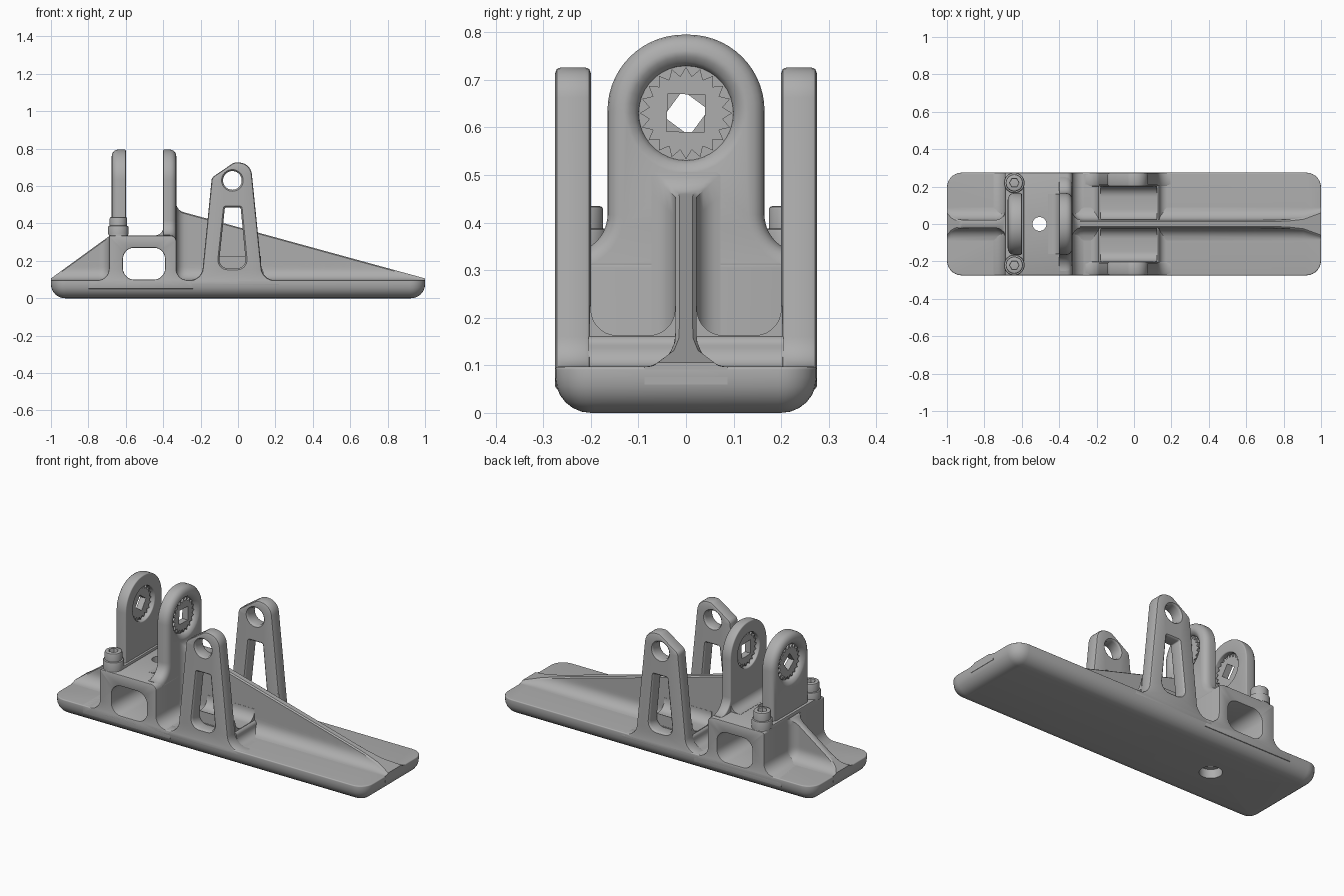
import bpy, bmesh, math
from mathutils import Vector, Matrix

if "Cube" in bpy.data.objects:
    bpy.data.objects.remove(bpy.data.objects["Cube"], do_unlink=True)

GREY = (0.42, 0.42, 0.42, 1)
metal = bpy.data.materials.new("satin_grey")
metal.use_nodes = True
metal.diffuse_color = GREY
metal.node_tree.nodes["Principled BSDF"].inputs["Base Color"].default_value = GREY


def finish(name, bm):
    bmesh.ops.recalc_face_normals(bm, faces=bm.faces)
    mesh = bpy.data.meshes.new(name)
    bm.to_mesh(mesh)
    bm.free()
    obj = bpy.data.objects.new(name, mesh)
    bpy.context.collection.objects.link(obj)
    mesh.materials.append(metal)
    smooth(obj)
    return obj


def smooth(obj):
    bpy.ops.object.select_all(action='DESELECT')
    obj.select_set(True)
    bpy.context.view_layer.objects.active = obj
    bpy.ops.object.shade_smooth_by_angle(angle=math.radians(32))


def rounded(corners, seg=7):
    """Polygon whose corners (u, v, radius) are replaced by arcs."""
    out = []
    for i, (u, v, r) in enumerate(corners):
        p = Vector((u, v))
        if r == 0:
            out.append(p)
            continue
        a = (Vector(corners[i - 1][:2]) - p).normalized()
        b = (Vector(corners[(i + 1) % len(corners)][:2]) - p).normalized()
        ang = a.angle(b)
        c = p + (a + b).normalized() * r / math.sin(ang / 2)
        start = p + a * r / math.tan(ang / 2) - c
        turn = math.copysign(math.pi - ang, -a.x * b.y + a.y * b.x)
        out += [c + Matrix.Rotation(turn * k / seg, 2) @ start for k in range(seg + 1)]
    return out


def circle(u, v, r, n=32, phase=0.0):
    return [Vector((u + r * math.cos(phase + math.tau * k / n),
                    v + r * math.sin(phase + math.tau * k / n))) for k in range(n)]


def ccw(poly, want):
    area = sum(poly[i - 1].cross(p) for i, p in enumerate(poly))
    return poly if (area > 0) == want else poly[::-1]


def inset(poly, d):
    out = []
    for i, p in enumerate(poly):
        e1, e2 = (p - poly[i - 1]).normalized(), (poly[(i + 1) % len(poly)] - p).normalized()
        n1, n2 = Vector((-e1.y, e1.x)), Vector((-e2.y, e2.x))
        out.append(p + (n1 + n2) * d / (1 + n1.dot(n2)))
    return out


def levels(lo, hi, r_lo=0.0, r_hi=0.0, seg=4):
    """Depth and inset pairs giving each end a rounded edge."""
    arc = [math.pi / 2 * k / seg for k in range(seg + 1)]
    low = [(lo + r_lo * (1 - math.cos(a)), r_lo * (1 - math.sin(a))) for a in arc]
    high = [(hi - r_hi * (1 - math.cos(a)), r_hi * (1 - math.sin(a))) for a in arc[::-1]]
    return (low if r_lo else [(lo, 0)]) + (high if r_hi else [(hi, 0)])


def prism(name, outer, axis, steps, holes=(), hole_inset=1.0):
    """Extrude a profile with holes along an axis, following depth/inset steps."""
    place = {'x': lambda p, w: (w, p.x, p.y), 'y': lambda p, w: (p.x, w, p.y),
             'z': lambda p, w: (p.x, p.y, w)}[axis]
    bm = bmesh.new()
    caps = [[], []]
    for poly, limit in [(ccw(outer, True), 1.0)] + [(ccw(h, False), hole_inset) for h in holes]:
        rings = [[bm.verts.new(place(p, w)) for p in inset(poly, min(d, limit))]
                 for w, d in steps]
        n = len(poly)
        for r1, r2 in zip(rings, rings[1:]):
            for i in range(n):
                bm.faces.new((r1[i - 1], r1[i], r2[i], r2[i - 1]))
        for cap, ring in zip(caps, (rings[0], rings[-1])):
            cap += [bm.edges.get((ring[i - 1], ring[i])) for i in range(n)]
    normal = Vector(place(Vector((0, 0)), 1))
    for cap in caps:
        bmesh.ops.triangle_fill(bm, use_beauty=True, edges=cap, normal=normal)
    return finish(name, bm)


def cove(d, r):
    """Extra width of a concave fillet at distance d from the wall."""
    return 0.0 if d >= r else r - math.sqrt(r * r - (r - max(d, 0)) ** 2)


def web(name, wall, tip, top, low, rise):
    """Thin central rib, filleted into the floor and into the wall."""
    bm = bmesh.new()
    rings, n, m = [], 28, 14
    for i in range(n + 1):
        x = wall + (tip - wall) * (i / n) ** 2
        d = abs(x - wall)
        h = top + (low - top) * d / abs(tip - wall) + cove(d, rise)
        side = []
        for k in range(m + 1):
            z = FLOOR + (h - FLOOR) * (k / m) ** 1.6
            side.append((0.022 + cove(z - FLOOR, 0.065) + cove(d, 0.05), z))
        side.append((side[-1][0] - 0.008, h + 0.006))
        loop = [(y, z) for y, z in side] + [(-y, z) for y, z in side[::-1]]
        loop = [(side[0][0], 0.06)] + loop + [(-side[0][0], 0.06)]
        rings.append([bm.verts.new((x, y, z)) for y, z in loop])
    for r1, r2 in zip(rings, rings[1:]):
        for i in range(len(r1)):
            bm.faces.new((r1[i - 1], r1[i], r2[i], r2[i - 1]))
    bm.faces.new(rings[0])
    bm.faces.new(rings[-1])
    return finish(name, bm)


FLOOR, HALF, PIVOT = 0.097, 0.275, 0.63

# Base slab with rounded underside and drain hole
prism("base", rounded([(-1, -HALF, .08), (1, -HALF, .08), (1, HALF, .08), (-1, HALF, .08)]),
      'z', levels(0, FLOOR, 0.075, 0.006, 6), [circle(-0.505, 0, 0.055)], 0.004)

# Mounting block with side window, flaring into the base
block = prism("mounting_block", rounded([
    (-0.8, 0.05, 0), (-0.24, 0.05, 0), (-0.24, FLOOR, 0), (-0.33, FLOOR, .06),
    (-0.33, 0.335, .03), (-0.69, 0.335, .01), (-0.69, FLOOR, .06), (-0.8, FLOOR, 0)]),
    'y', levels(-HALF, HALF, 0.006, 0.006, 2),
    [rounded([(-0.615, 0.1, .06), (-0.39, 0.1, .06), (-0.39, 0.27, .06), (-0.615, 0.27, .06)])])
cutter = prism("hole_cutter", circle(-0.505, 0, 0.037), 'z', levels(0.01, 0.5))
cutter.hide_render = True
cut = block.modifiers.new("drain_hole", 'BOOLEAN')
cut.operation, cut.object, cut.solver = 'DIFFERENCE', cutter, 'EXACT'
bpy.context.view_layer.objects.active = block
bpy.ops.object.modifier_apply(modifier=cut.name)
bpy.data.objects.remove(cutter, do_unlink=True)
smooth(block)

# Central ribs on both sides of the block
web("front_rib", -0.33, 1.0, 0.465, 0.1, 0.035)
web("rear_rib", -0.69, -1.0, 0.325, 0.1, 0.0)

# Pivot lugs: a fixed one with flared feet and a bolted one on a plate
bore = circle(0, PIVOT, 0.098, 36)
prism("fixed_lug", rounded([
    (-0.25, 0.28, 0), (0.25, 0.28, 0), (0.25, 0.337, 0), (0.165, 0.337, .08),
    (0.165, 0.795, .16), (-0.165, 0.795, .16), (-0.165, 0.337, .08), (-0.25, 0.337, 0)], 14),
    'x', levels(-0.40, -0.33, 0.006, 0.034), [bore], 0.028)
prism("fixed_lug_fillet", rounded([
    (-0.46, 0.3, 0), (-0.37, 0.3, 0), (-0.37, 0.4, 0), (-0.399, 0.4, 0),
    (-0.399, 0.336, .045), (-0.46, 0.336, 0)]), 'y', levels(-0.16, 0.16))
prism("bolted_lug", rounded([
    (-0.165, 0.3, 0), (0.165, 0.3, 0), (0.165, 0.795, .16), (-0.165, 0.795, .16)], 14),
    'x', levels(-0.675, -0.60, 0.034, 0.006), [bore], 0.028)
prism("lug_plate", rounded([(-0.69, -0.272, .045), (-0.588, -0.272, .045),
                            (-0.588, 0.272, .045), (-0.69, 0.272, .045)]),
      'z', levels(0.32, 0.35, 0, 0.006, 2))

# Toothed inserts with square drive holes
for label, x, size, turn in (("fixed", -0.365, 0.056, 0.75), ("bolted", -0.638, 0.048, 0.15)):
    drive = [circle(0, PIVOT, size, 4, turn)]
    prism(label + "_insert_disc", circle(0, PIVOT, 0.101, 36), 'x',
          levels(x - 0.008, x + 0.008), drive)
    star = [p for a, b in zip(circle(0, PIVOT, 0.097, 20), circle(0, PIVOT, 0.078, 20, math.pi / 20))
            for p in (a, b)]
    prism(label + "_insert_teeth", star, 'x', levels(x - 0.018, x + 0.018), drive)

# Parts mirrored on the two sides
for s, side in ((1, "left"), (-1, "right")):
    # Hexagon socket bolts
    prism(side + "_bolt_washer", circle(-0.64, s * 0.22, 0.055), 'z', levels(0.34, 0.388, 0, 0.008, 2))
    prism(side + "_bolt_head", circle(-0.64, s * 0.22, 0.046), 'z',
          levels(0.38, 0.435, 0, 0.008, 2), [circle(-0.64, s * 0.22, 0.024, 6)], 0.002)

    # Upright arm with pin hole and tapered slot
    arm = rounded([
        (-0.29, 0.06, 0), (0.23, 0.06, 0), (0.23, FLOOR, 0), (0.132, FLOOR, .07),
        (0.068, 0.723, .07), (-0.02, 0.727, .05), (-0.14, 0.645, .03),
        (-0.195, FLOOR, .07), (-0.29, FLOOR, 0)])
    slot = rounded([(-0.105, 0.16, .045), (0.045, 0.16, .045),
                    (0.014, 0.485, .006), (-0.07, 0.485, .006)])
    near, far = sorted((s * 0.2, s * HALF))
    prism(side + "_arm", arm, 'y', levels(near, far, 0.012, 0.012, 2),
          [circle(-0.03, 0.63, 0.05), slot], 0.008)

    # Cradle fillets between arm and rib
    prism(side + "_cradle", rounded([
        (s * 0.01, 0.06, 0), (s * 0.203, 0.06, 0), (s * 0.203, 0.225, 0), (s * 0.2, 0.225, 0),
        (s * 0.2, 0.163, .055), (s * 0.023, 0.163, .055), (s * 0.023, 0.225, 0), (s * 0.01, 0.225, 0)]),
        'x', levels(-0.18, 0.122))

# Raised floor under the cradle
prism("cradle_floor", rounded([
    (-0.26, 0.06, 0), (0.2, 0.06, 0), (0.2, FLOOR, 0), (0.135, FLOOR, .04), (0.135, 0.162, .02),
    (-0.19, 0.162, .02), (-0.19, FLOOR, .04), (-0.26, FLOOR, 0)]), 'y', levels(-0.205, 0.205))
